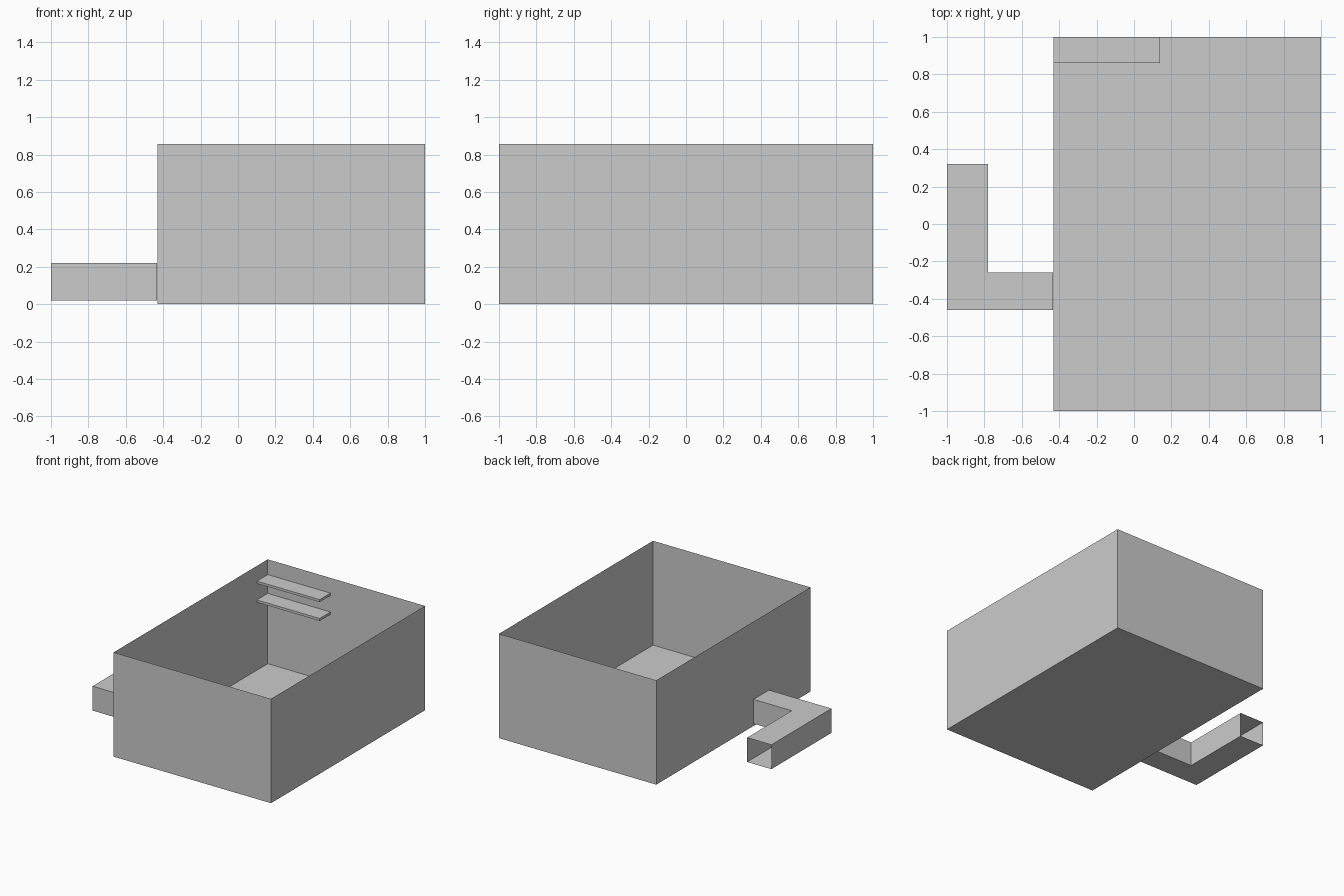
import bpy
import bmesh

if "Cube" in bpy.data.objects:
    bpy.data.objects.remove(bpy.data.objects["Cube"])


def finish(name, bm):
    mesh = bpy.data.meshes.new(name)
    bm.to_mesh(mesh)
    bm.free()
    obj = bpy.data.objects.new(name, mesh)
    bpy.context.collection.objects.link(obj)
    return obj


def box(name, lo, hi, open_top=False):
    bm = bmesh.new()
    bmesh.ops.create_cube(bm, size=1)
    for v in bm.verts:
        v.co = [(a + b) / 2 + c * (b - a) for a, b, c in zip(lo, hi, v.co)]
    if open_top:
        bm.normal_update()
        top = [f for f in bm.faces if f.normal.z > 0.9]
        bmesh.ops.delete(bm, geom=top, context='FACES_ONLY')
    return finish(name, bm)


def tube(name, sections, z0, z1):
    # open-ended rectangular duct through plan-view (left, right) pairs
    bm = bmesh.new()
    rings = []
    for a, b in sections:
        rings.append([bm.verts.new((*p, z)) for p, z in
                      ((a, z0), (b, z0), (b, z1), (a, z1))])
    for r, s in zip(rings, rings[1:]):
        for i in range(4):
            j = (i + 1) % 4
            bm.faces.new((r[i], r[j], s[j], s[i]))
    bmesh.ops.recalc_face_normals(bm, faces=bm.faces)
    return finish(name, bm)


# open thin-walled basin
box("basin", (-0.43, -1, 0), (1, 1, 0.857), open_top=True)

# two thin steps in the back left corner
for label, top in (("upper_step", 0.732), ("lower_step", 0.577)):
    box(label, (-0.43, 0.86, top - 0.02), (0.14, 1, top))

# L-shaped hollow outlet duct, mitred at the bend, open at its end
tube("outlet_duct",
     [((-0.432, -0.46), (-0.432, -0.26)),
      ((-1, -0.46), (-0.78, -0.26)),
      ((-1, 0.32), (-0.78, 0.32))],
     0.02, 0.22)
